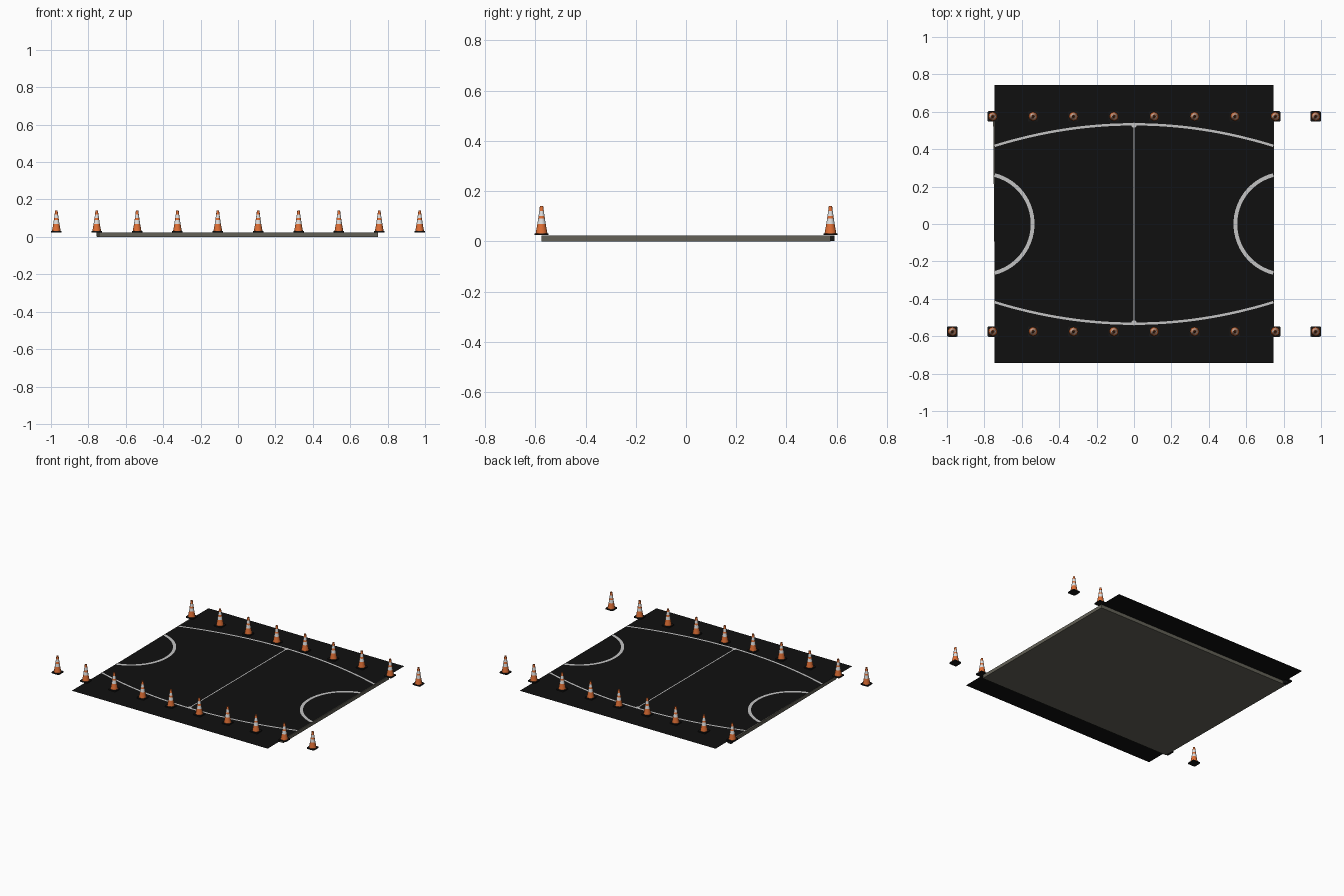
import bpy, bmesh, math

if "Cube" in bpy.data.objects:
    bpy.data.objects.remove(bpy.data.objects["Cube"])

def material(name, r, g, b):
    m = bpy.data.materials.new(name)
    m.diffuse_color = (r, g, b, 1)
    m.use_nodes = True
    m.node_tree.nodes["Principled BSDF"].inputs["Base Color"].default_value = m.diffuse_color
    return m

BLACK = material("court black", 0.005, 0.005, 0.005)
GREY = material("slab olive grey", 0.125, 0.12, 0.095)
LINE = material("line white", 0.55, 0.55, 0.55)
ORANGE = material("cone orange", 0.75, 0.16, 0.035)
WHITE = material("cone band white", 0.75, 0.75, 0.75)
RUBBER = material("rubber black", 0.008, 0.008, 0.008)

TOP = 0.0245   # height of the court surface

def finish(name, bm, *mats):
    me = bpy.data.meshes.new(name)
    bm.to_mesh(me)
    bm.free()
    for m in mats:
        me.materials.append(m)
    ob = bpy.data.objects.new(name, me)
    bpy.context.collection.objects.link(ob)
    return ob

def prism(bm, pts, z0, z1, mat=0):
    """Extrude a counter-clockwise outline between two heights."""
    lo = [bm.verts.new((x, y, z0)) for x, y in pts]
    hi = [bm.verts.new((x, y, z1)) for x, y in pts]
    faces = [bm.faces.new(lo[::-1]), bm.faces.new(hi)]
    n = len(pts)
    for i in range(n):
        j = (i + 1) % n
        faces.append(bm.faces.new((lo[i], lo[j], hi[j], hi[i])))
    for f in faces:
        f.material_index = mat

def rect(x0, x1, y0, y1):
    return [(x0, y0), (x1, y0), (x1, y1), (x0, y1)]

def ribbon(name, path, width, z):
    """Flat painted line following a path, facing up."""
    bm = bmesh.new()
    rows = []
    for i, (x, y) in enumerate(path):
        a, b = path[max(i - 1, 0)], path[min(i + 1, len(path) - 1)]
        dx, dy = b[0] - a[0], b[1] - a[1]
        s = width / 2 / math.hypot(dx, dy)
        rows.append((bm.verts.new((x - dy * s, y + dx * s, z)),
                     bm.verts.new((x + dy * s, y - dx * s, z))))
    for (l0, r0), (l1, r1) in zip(rows, rows[1:]):
        bm.faces.new((l0, r0, r1, l1))
    return finish(name, bm, LINE)

# Slab under the court, slightly out of square at one corner
bm = bmesh.new()
prism(bm, [(-0.743, -0.575), (0.748, -0.575), (0.748, 0.575), (-0.753, 0.575)], 0, TOP - 0.001)
finish("slab", bm, GREY)

# Small block at the back left corner
bm = bmesh.new()
prism(bm, rect(-0.757, -0.732, 0.565, 0.592), 0.002, TOP - 0.002)
finish("corner_block", bm, RUBBER)

# Court surface sheet
bm = bmesh.new()
bm.faces.new([bm.verts.new((x, y, TOP)) for x, y in rect(-0.745, 0.745, -0.742, 0.743)])
finish("court_surface", bm, BLACK)

# Painted lines
ribbon("centre_line", [(0, -0.53), (0, 0.53)], 0.007, TOP + 0.001)
R, CX = 0.27, 0.812
half = math.acos((CX - 0.745) / R)
for s, side in ((-1, "left"), (1, "right")):
    arc = [(s * (CX - R * math.cos(a)), R * math.sin(a) * s)
           for a in (half * (2 * i / 32 - 1) for i in range(33))]
    ribbon("goal_arc_" + side, arc, 0.02, TOP + 0.001)
for s, side in ((-1, "front"), (1, "back")):
    curve = [(x, s * (0.533 - 0.115 * (x / 0.745) ** 2))
             for x in (0.745 * i / 16 for i in range(-16, 17))]
    ribbon("side_curve_" + side, curve, 0.013, TOP + 0.001)
    bm = bmesh.new()
    bm.faces.new([bm.verts.new((0.014 * math.cos(a), s * 0.528 + 0.014 * math.sin(a), TOP + 0.0015))
                  for a in (math.tau * i / 16 for i in range(16))])
    finish("centre_dot_" + side, bm, LINE)

# Traffic cone: rounded square foot and a banded hollow body
def rounded_square(h, r):
    pts = []
    for q, (cx, cy) in enumerate(((1, 1), (-1, 1), (-1, -1), (1, -1))):
        for k in range(4):
            a = math.pi / 2 * (q + k / 3)
            pts.append((cx * (h - r) + r * math.cos(a), cy * (h - r) + r * math.sin(a)))
    return pts

def cone_mesh():
    bm = bmesh.new()
    prism(bm, rounded_square(0.028, 0.007), 0.0, 0.007, 2)
    # (radius, height, material of the strip above)
    prof = [(0.0235, 0.007, 0), (0.0225, 0.012, 0), (0.0165, 0.045, 1), (0.0135, 0.066, 0),
            (0.0118, 0.077, 1), (0.0092, 0.096, 0), (0.0066, 0.1155, 0),
            (0.0045, 0.1155, 0), (0.0045, 0.105, 2)]
    n = 16
    rings = [[bm.verts.new((r * math.cos(math.tau * i / n), r * math.sin(math.tau * i / n), z))
              for i in range(n)] for r, z, _ in prof]
    for k in range(len(prof) - 1):
        for i in range(n):
            j = (i + 1) % n
            f = bm.faces.new((rings[k][i], rings[k][j], rings[k + 1][j], rings[k + 1][i]))
            f.material_index = prof[k][2]
            f.smooth = k < 6
    bm.faces.new(rings[-1]).material_index = 2
    for e in bm.edges:
        if e.is_manifold and e.calc_face_angle() > 0.7:
            e.smooth = False
    return finish("traffic_cone", bm, ORANGE, WHITE, RUBBER)

first = cone_mesh()
spots = [((i - 4.5) * 0.2158, s * 0.575) for s in (-1, 1) for i in range(10)
         if not (s == 1 and i == 0)]      # back row lacks its left-most cone
for k, (x, y) in enumerate(spots):
    ob = first
    if k:
        ob = first.copy()
        ob.name = "traffic_cone_%d" % k
        bpy.context.collection.objects.link(ob)
    ob.location = (x, y, TOP)
